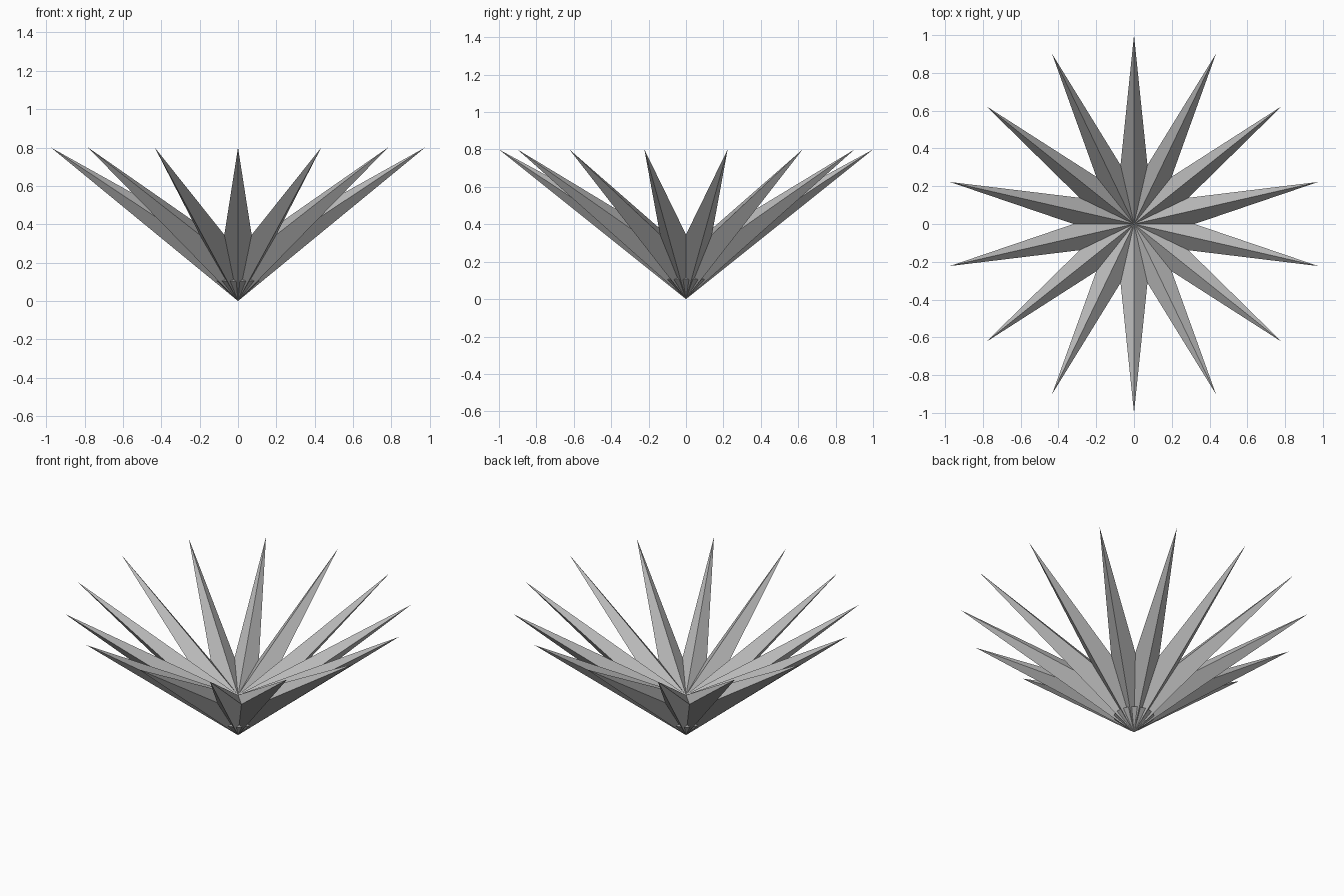
import bpy, bmesh, math

if "Cube" in bpy.data.objects:
    bpy.data.objects.remove(bpy.data.objects["Cube"])

POINTS = 14
STEP = 2 * math.pi / POINTS


def material(name, rgb):
    m = bpy.data.materials.new(name)
    m.diffuse_color = (*rgb, 1)
    m.use_nodes = True
    m.node_tree.nodes["Principled BSDF"].inputs["Base Color"].default_value = m.diffuse_color
    return m


def finish(name, bm, mat):
    bmesh.ops.recalc_face_normals(bm, faces=bm.faces)
    me = bpy.data.meshes.new(name)
    bm.to_mesh(me)
    bm.free()
    me.materials.append(mat)
    ob = bpy.data.objects.new(name, me)
    bpy.context.collection.objects.link(ob)
    return ob


def polar(bm, r, a, z):
    return bm.verts.new((r * math.cos(a), r * math.sin(a), z))


grey = material("mid grey", (0.5, 0.5, 0.5))

# Star flower: tip/valley rim joined to a lower apex and a raised centre
bm = bmesh.new()
low = bm.verts.new((0, 0, 0))
high = bm.verts.new((0, 0, 0.255))
rim = []
for i in range(POINTS):
    a = math.pi / 2 + i * STEP
    rim.append(polar(bm, 1.0, a, 0.8))
    rim.append(polar(bm, 0.32, a + STEP / 2, 0.345))
for i, v in enumerate(rim):
    w = rim[(i + 1) % len(rim)]
    bm.faces.new((low, w, v))
    bm.faces.new((high, v, w))
finish("star_flower", bm, grey)

# Base cup: small cone that shows only in the valleys, with a bevelled rim
bm = bmesh.new()
apex = bm.verts.new((0, 0, 0))
n = POINTS * 2
outer = [polar(bm, 0.116, math.pi / 2 + (i + 0.5) * STEP / 2, 0.105) for i in range(n)]
inner = [polar(bm, 0.1, math.pi / 2 + (i + 0.5) * STEP / 2, 0.115) for i in range(n)]
for i in range(n):
    j = (i + 1) % n
    bm.faces.new((apex, outer[j], outer[i]))
    bm.faces.new((outer[i], outer[j], inner[j], inner[i]))
bm.faces.new(inner)
finish("base_cup", bm, grey)
